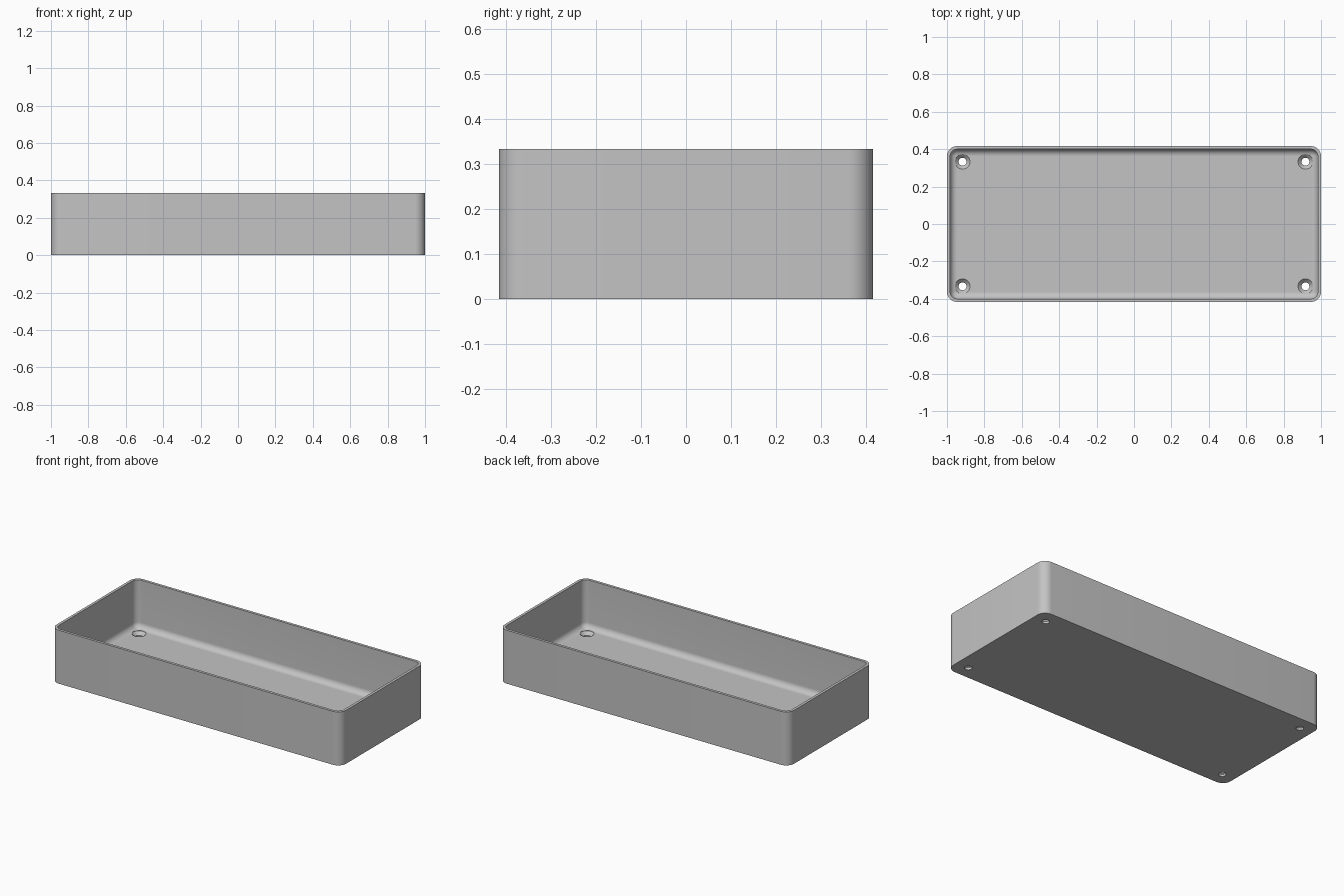
import bpy, bmesh
from math import sin, cos, pi

if "Cube" in bpy.data.objects:
    bpy.data.objects.remove(bpy.data.objects["Cube"])

HALF_X, HALF_Y, HEIGHT = 1.0, 0.4167, 0.3333
CORNER, WALL, FLOOR, FILLET = 0.055, 0.0167, 0.0333, 0.036
HOLE_X, HOLE_Y = 0.9167, 0.3333
STEPS = 10

grey = bpy.data.materials.new("plain grey")
grey.use_nodes = True
grey.diffuse_color = (0.55, 0.55, 0.55, 1)
grey.node_tree.nodes["Principled BSDF"].inputs["Base Color"].default_value = grey.diffuse_color


def make_object(name, bm):
    bmesh.ops.recalc_face_normals(bm, faces=bm.faces)
    mesh = bpy.data.meshes.new(name)
    bm.to_mesh(mesh)
    bm.free()
    mesh.materials.append(grey)
    obj = bpy.data.objects.new(name, mesh)
    bpy.context.collection.objects.link(obj)
    return obj


def rounded_ring(bm, inset, z):
    """Rounded rectangle inset from the outer wall at height z."""
    r = max(CORNER - inset, 0.001)
    cx, cy = HALF_X - inset - r, HALF_Y - inset - r
    ring = []
    for q, (sx, sy) in enumerate([(1, 1), (-1, 1), (-1, -1), (1, -1)]):
        for i in range(STEPS + 1):
            a = (q + i / STEPS) * pi / 2
            ring.append(bm.verts.new((sx * cx + r * cos(a), sy * cy + r * sin(a), z)))
    return ring


def circle_ring(bm, x, y, r, z, n=32):
    return [bm.verts.new((x + r * cos(2 * pi * i / n), y + r * sin(2 * pi * i / n), z))
            for i in range(n)]


def loft(bm, rings):
    """Join rings in order and cap both ends."""
    for low, high in zip(rings, rings[1:]):
        for i in range(len(low)):
            j = (i + 1) % len(low)
            bm.faces.new((low[i], low[j], high[j], high[i]))
    bm.faces.new(rings[0])
    bm.faces.new(rings[-1])


# Tray: outer wall, rim, inner wall, floor fillet
section = [(0, 0), (0, HEIGHT), (WALL, HEIGHT)]
for i in range(STEPS + 1):
    a = i / STEPS * pi / 2
    section.append((WALL + FILLET * (1 - cos(a)), FLOOR + FILLET * (1 - sin(a))))
bm = bmesh.new()
loft(bm, [rounded_ring(bm, inset, z) for inset, z in section])
tray = make_object("tray", bm)

# Countersunk screw holes in the four floor corners
bm = bmesh.new()
for x in (-HOLE_X, HOLE_X):
    for y in (-HOLE_Y, HOLE_Y):
        loft(bm, [circle_ring(bm, x, y, r, z) for r, z in
                  [(0.021, -0.05), (0.021, 0.013), (0.04, FLOOR - 0.001), (0.04, 0.1)]])
cutter = make_object("screw_hole_cutter", bm)
cutter.hide_render = True

cut = tray.modifiers.new("screw holes", "BOOLEAN")
cut.operation = "DIFFERENCE"
cut.solver = "EXACT"
cut.object = cutter
bpy.ops.object.select_all(action="DESELECT")
bpy.context.view_layer.objects.active = tray
tray.select_set(True)
bpy.ops.object.modifier_apply(modifier=cut.name)
bpy.data.objects.remove(cutter)
bpy.ops.object.shade_smooth_by_angle()
